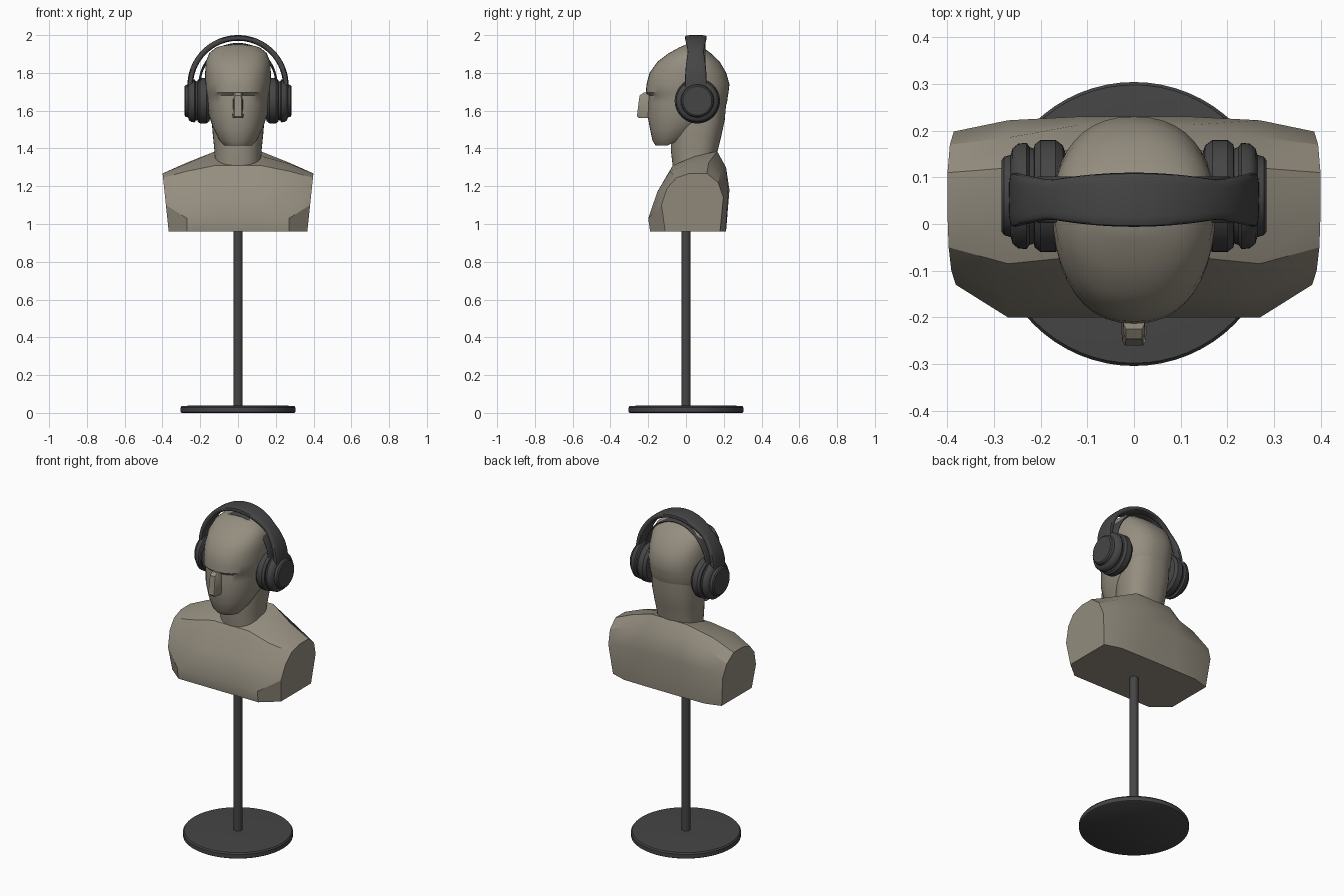
import bpy, bmesh, math
from math import sin, cos, pi, radians

if "Cube" in bpy.data.objects:
    bpy.data.objects.remove(bpy.data.objects["Cube"])


def material(name, rgb):
    m = bpy.data.materials.new(name)
    m.use_nodes = True
    m.diffuse_color = (*rgb, 1)
    bsdf = m.node_tree.nodes["Principled BSDF"]
    bsdf.inputs["Base Color"].default_value = (*rgb, 1)
    bsdf.inputs["Roughness"].default_value = 0.7
    return m


clay = material("warm grey clay", (0.30, 0.27, 0.215))
black = material("charcoal plastic", (0.06, 0.06, 0.06))


def loft(name, rings, mat, angle=35):
    """Skin a list of closed rings and cap both ends."""
    bm = bmesh.new()
    loops = [[bm.verts.new(p) for p in ring] for ring in rings]
    n = len(loops[0])
    for a, b in zip(loops, loops[1:]):
        for i in range(n):
            j = (i + 1) % n
            bm.faces.new((a[i], a[j], b[j], b[i]))
    bm.faces.new(loops[0])
    bm.faces.new(loops[-1])
    bmesh.ops.recalc_face_normals(bm, faces=bm.faces)
    mesh = bpy.data.meshes.new(name)
    bm.to_mesh(mesh)
    bm.free()
    mesh.materials.append(mat)
    ob = bpy.data.objects.new(name, mesh)
    bpy.context.collection.objects.link(ob)
    bpy.ops.object.select_all(action="DESELECT")
    ob.select_set(True)
    bpy.context.view_layer.objects.active = ob
    bpy.ops.object.shade_smooth_by_angle(angle=radians(angle))
    return ob


def spow(v, p):
    return math.copysign(abs(v) ** p, v)


def egg(z, w, front, back, tilt=0, n=40):
    """Horizontal rounded section, raised behind the chin by tilt."""
    cy = (front + back) / 2 + 0.02
    ring = []
    for i in range(n):
        t = 2 * pi * i / n
        s = spow(sin(t), 0.87)
        y = cy + s * (back - cy if s > 0 else cy - front)
        ring.append((w * spow(cos(t), 0.87), y, z + tilt * max(0, y + 0.1)))
    return ring


def lathe(name, profile, axis, mat, centre=(0, 0, 0), n=48):
    """Turn (position, radius) pairs about the x or z axis."""
    rings = []
    for h, r in profile:
        ring = []
        for i in range(n):
            u, v = r * cos(2 * pi * i / n), r * sin(2 * pi * i / n)
            p = (h, u, v) if axis == "x" else (u, v, h)
            ring.append([c + q for c, q in zip(centre, p)])
        rings.append(ring)
    return loft(name, rings, mat)


def arch(name, a, b, z0, thick, width, mat, y0=0.052, n=48):
    """Sweep a rounded strap over the head; width is a function of angle."""
    rings = []
    for i in range(n + 1):
        t = radians(-12 + 204 * i / n)
        ring = []
        for k in range(16):
            s = 2 * pi * k / 16
            d = thick / 2 * spow(cos(s), 0.5)
            ring.append(((a + d) * cos(t), y0 + width(t) * spow(sin(s), 0.5),
                         z0 + (b + d) * sin(t)))
        rings.append(ring)
    return loft(name, rings, mat, 50)


# Stand
lathe("stand_base", [(0, 0.298), (0.004, 0.304), (0.028, 0.304), (0.036, 0.298),
                     (0.04, 0.23)], "z", black, n=64)
lathe("stand_pole", [(0.03, 0.024), (0.98, 0.024)], "z", black, n=24)

# Torso: side profiles (y, z) at the middle, mid shoulder and shoulder end
middle = [(-.19, .96), (-.2, 1.03), (-.152, 1.17), (-.07, 1.31), (.05, 1.36),
          (.165, 1.385), (.212, 1.3), (.23, 1.18), (.212, .96)]
shoulder = [(-.19, .96), (-.2, 1.03), (-.152, 1.17), (-.085, 1.28), (.02, 1.32),
            (.12, 1.325), (.185, 1.28), (.222, 1.17), (.21, .96)]
end = [(-.11, .96), (-.13, 1.10), (-.1, 1.19), (-.05, 1.245), (.02, 1.268),
       (.11, 1.268), (.17, 1.22), (.198, 1.14), (.18, .96)]


def station(profile, side, x, lean=0):
    return [(side * (x + lean * (z - 0.96)), y, z) for y, z in profile]


half = [(middle, 0.12, 0), (shoulder, 0.27, 0), (end, 0.367, 0.105)]
loft("torso", [station(p, -1, x, l) for p, x, l in reversed(half)]
     + [station(p, 1, x, l) for p, x, l in half], clay, 30)

# Neck, running up into the back of the skull
loft("neck", [egg(*r) for r in [
    (1.24, .13, -.065, .15), (1.32, .122, -.072, .158), (1.39, .125, -.08, .168),
    (1.47, .133, -.08, .188), (1.55, .14, -.08, .205), (1.63, .14, -.08, .212)]], clay)

# Head: jaw, brow and crown sections
loft("head", [egg(*r) for r in [
    (1.415, .08, -.16, .05, .45), (1.44, .108, -.177, .1, .45),
    (1.50, .137, -.19, .15, .3), (1.57, .156, -.203, .198, .1),
    (1.64, .164, -.2, .217), (1.68, .168, -.197, .222),
    (1.695, .17, -.213, .225), (1.74, .173, -.209, .23), (1.80, .174, -.193, .213),
    (1.86, .17, -.15, .178), (1.905, .152, -.09, .13),
    (1.935, .115, -.035, .09), (1.95, .06, .0, .05)]], clay)


# Nose wedge
def nose_ring(z, tip, w):
    return [(-w, -0.17, z), (w, -0.17, z), (w * .85, tip + .01, z),
            (w * .65, tip, z), (-w * .65, tip, z), (-w * .85, tip + .01, z)]


loft("nose", [nose_ring(1.56, -.25, .027), nose_ring(1.57, -.26, .03),
              nose_ring(1.68, -.246, .026), nose_ring(1.695, -.225, .026)], clay)

# Headband with its inner pad
arch("headband", 0.253, 0.253, 1.732, 0.03,
     lambda t: 0.042 + 0.016 * abs(cos(2 * t)), black)
arch("headband_pad", 0.205, 0.225, 1.728, 0.012, lambda t: 0.05, black)

# Ear cups: soft cushion and stepped housing on each side
for side, word in ((1, "left"), (-1, "right")):
    place = (0, 0.06, 1.652)
    cushion = [(.145, .085), (.152, .108), (.168, .12), (.2, .12), (.213, .11), (.216, .09)]
    housing = [(.21, .1), (.224, .105), (.23, .114), (.248, .112), (.26, .102),
               (.264, .088), (.278, .084), (.284, .076), (.284, .03)]
    for part, profile in (("cushion", cushion), ("housing", housing)):
        lathe(f"{word}_ear_{part}", [(side * x, r) for x, r in profile],
              "x", black, place)
